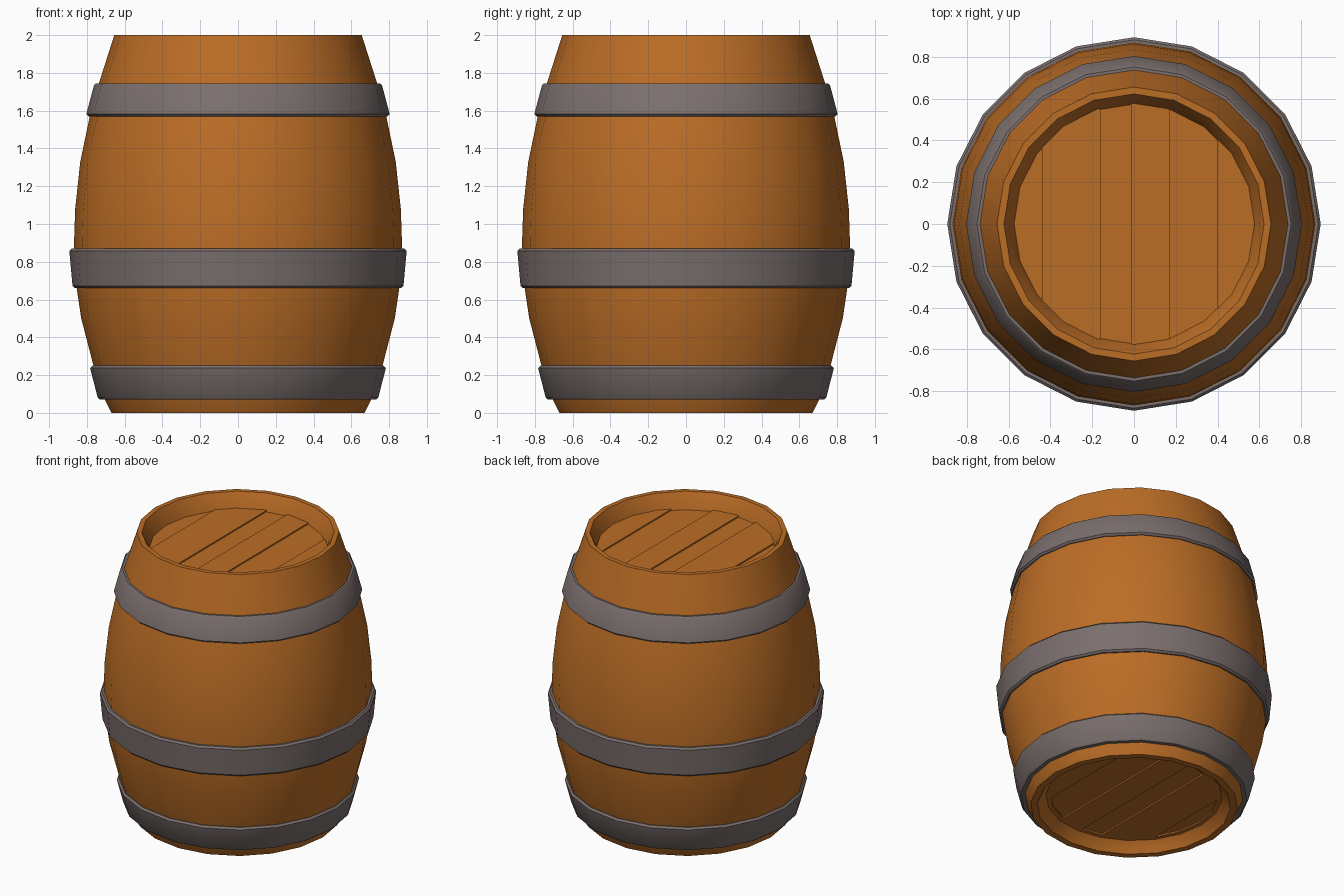
import bpy, bmesh, math

if "Cube" in bpy.data.objects:
    bpy.data.objects.remove(bpy.data.objects["Cube"])

SIDES = 20


def material(name, rgb):
    m = bpy.data.materials.new(name)
    m.diffuse_color = (*rgb, 1)
    m.use_nodes = True
    m.node_tree.nodes["Principled BSDF"].inputs["Base Color"].default_value = m.diffuse_color
    return m


wood = material("orange_wood", (0.50, 0.153, 0.019))
iron = material("grey_iron", (0.195, 0.160, 0.155))


def finish(bm, name, mat, smooth=True):
    bmesh.ops.recalc_face_normals(bm, faces=bm.faces)
    me = bpy.data.meshes.new(name)
    bm.to_mesh(me)
    bm.free()
    me.materials.append(mat)
    if smooth:
        for p in me.polygons:
            p.use_smooth = True
        me.set_sharp_from_angle(angle=math.radians(32))
    ob = bpy.data.objects.new(name, me)
    bpy.context.scene.collection.objects.link(ob)
    return ob


def lathe(name, profile, mat):
    """Spin a closed (radius, z) profile around z."""
    bm = bmesh.new()
    rings = []
    for i in range(SIDES):
        a = 2 * math.pi * i / SIDES
        rings.append([bm.verts.new((r * math.cos(a), r * math.sin(a), z))
                      for r, z in profile])
    n = len(profile)
    for i in range(SIDES):
        p, q = rings[i], rings[(i + 1) % SIDES]
        for j in range(n):
            k = (j + 1) % n
            bm.faces.new((p[j], q[j], q[k], p[k]))
    return finish(bm, name, mat)


# Bulging staves with the rims and the recess walls at both ends
lathe("barrel_body", [
    (0.57, 0.07), (0.60, 0.04), (0.625, 0.0), (0.67, 0.0), (0.705, 0.07),
    (0.765, 0.25), (0.83, 0.50), (0.86, 0.70), (0.868, 0.90), (0.862, 1.08),
    (0.835, 1.33), (0.785, 1.57), (0.735, 1.75), (0.655, 2.0), (0.622, 2.0),
    (0.59, 1.94), (0.57, 1.88), (0.54, 1.88), (0.54, 0.07)], wood)

# Iron hoops: (name, bottom z, bottom radius, top z, top radius)
for name, z0, r0, z1, r1 in [
        ("lower_hoop", 0.07, 0.743, 0.25, 0.783),
        ("middle_hoop", 0.66, 0.876, 0.87, 0.893),
        ("upper_hoop", 1.57, 0.803, 1.745, 0.763)]:
    b = 0.012
    lathe(name, [(r0 - 0.06, z0), (r0 - b, z0), (r0, z0 + b),
                 (r1, z1 - b), (r1 - b, z1), (r1 - 0.06, z1)], iron)

# Recessed heads made of planks at slightly different heights
CUTS = [-0.60, -0.44, -0.16, -0.015, 0.17, 0.40, 0.60]


def head(name, z, direction):
    for i, (x0, x1) in enumerate(zip(CUTS, CUTS[1:])):
        bm = bmesh.new()
        bmesh.ops.create_cone(bm, cap_ends=True, segments=SIDES,
                              radius1=0.585, radius2=0.585, depth=0.05)
        for x, sign in ((x0, -1), (x1, 1)):
            bmesh.ops.bisect_plane(bm, geom=bm.verts[:] + bm.edges[:] + bm.faces[:],
                                   plane_co=(x, 0, 0), plane_no=(sign, 0, 0),
                                   clear_outer=True)
            bmesh.ops.holes_fill(bm, edges=[e for e in bm.edges if e.is_boundary])
        lift = 0.010 if i % 2 else 0.0
        bmesh.ops.translate(bm, verts=bm.verts,
                            vec=(0, 0, z + direction * (lift - 0.025)))
        finish(bm, f"{name}_plank_{i + 1}", wood, smooth=False)


head("top_head", 1.89, 1)
head("bottom_head", 0.08, -1)
